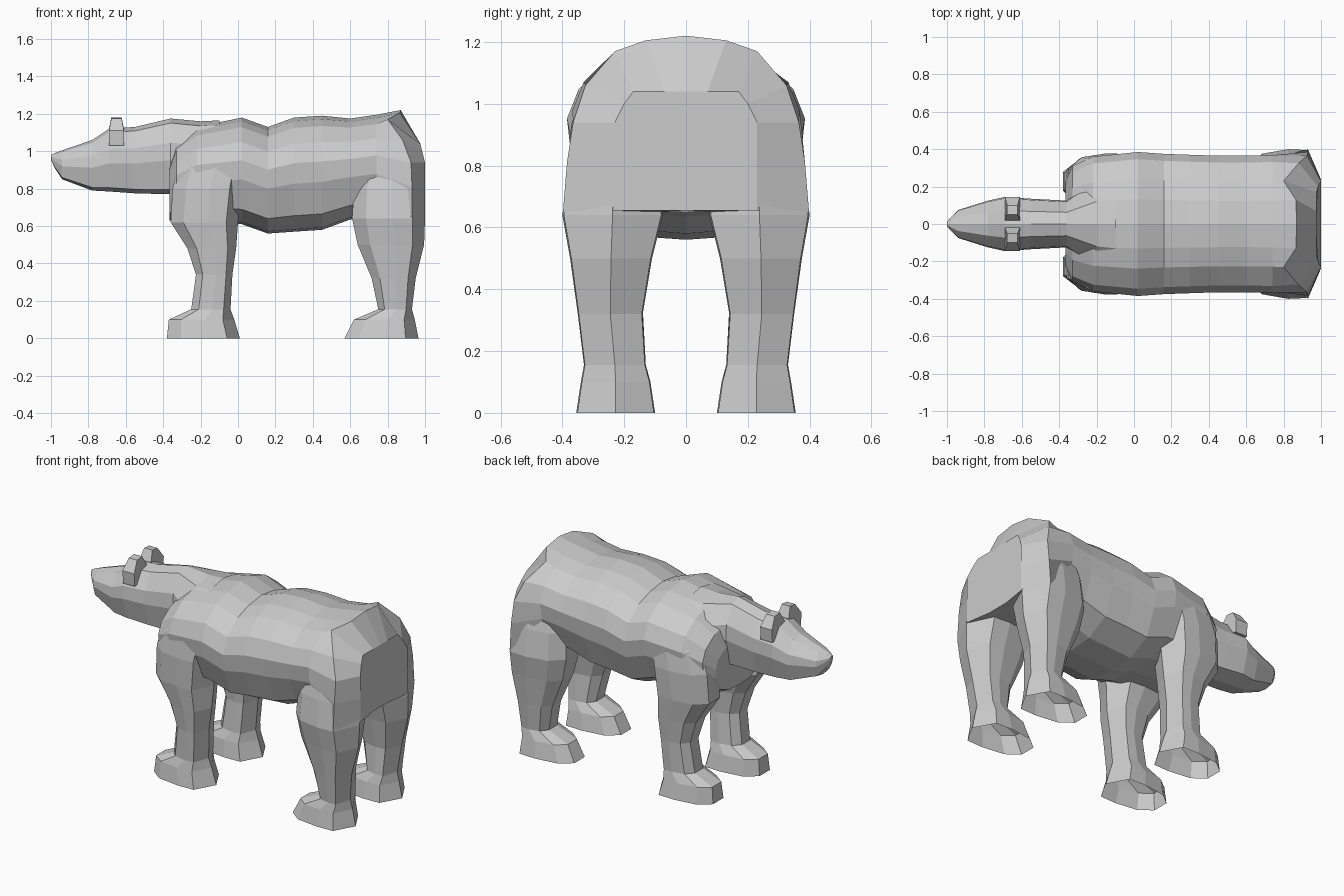
import bpy, bmesh


def loft(name, rings, cap_start=True, cap_end=True):
    """Skin closed rings of equal length, flat shaded, with optional end caps."""
    bm = bmesh.new()
    loops = [[bm.verts.new(p) for p in ring] for ring in rings]
    n = len(loops[0])
    for a, b in zip(loops, loops[1:]):
        for i in range(n):
            j = (i + 1) % n
            bm.faces.new((a[i], a[j], b[j], b[i]))
    if cap_start:
        bm.faces.new(loops[0])
    if cap_end:
        bm.faces.new(loops[-1])
    bmesh.ops.recalc_face_normals(bm, faces=bm.faces)
    mesh = bpy.data.meshes.new(name)
    bm.to_mesh(mesh)
    bm.free()
    obj = bpy.data.objects.new(name, mesh)
    bpy.context.collection.objects.link(obj)
    return obj


def mirror_ring(half):
    """Complete a half ring whose first and last points lie on y = 0."""
    return half + [(x, -y, z) for x, y, z in half[-2:0:-1]]


def along_x(half, stations):
    """Rings from a scaled (y, z) half section: (x, top, bottom, half width)."""
    return [mirror_ring([(x, y * w, zb + z * (zt - zb)) for y, z in half])
            for x, zt, zb, w in stations]


def leg(name, levels, side):
    """Loft a leg upward, open below: (z, front x, back x, inner y, outer y)."""
    section = [(-1, -.4), (-1, .4), (-.62, .85), (.1, 1), (.65, .97), (1, 0),
               (.65, -.97), (.1, -1), (-.62, -.85)]
    rings = []
    for z, x0, x1, y0, y1 in levels:
        rings.append([((x0 + x1) / 2 + u * (x1 - x0) / 2,
                       side * ((y0 + y1) / 2 + v * (y1 - y0) / 2), z)
                      for u, v in section])
    loft(name, rings, cap_start=False, cap_end=False)


# Torso from chest to hips, then the slanted rump edge and the flat rear
torso = along_x(
    [(0, 1), (.34, .97), (.62, .91), (.9, .77), (1, .6), (.97, .42),
     (.8, .14), (.42, .02), (0, 0)],
    [(-.365, .93, .63, .23), (-.33, 1.04, .62, .31), (-.22, 1.13, .62, .36),
     (.02, 1.18, .61, .385), (.16, 1.13, .56, .375), (.3, 1.18, .57, .37),
     (.45, 1.19, .58, .365), (.6, 1.175, .635, .365), (.74, 1.195, .65, .368)])
rump = [(.87, 0, 1.22), (.865, .13, 1.205), (.8, .23, 1.17), (.88, .325, 1.06),
        (.925, .365, .94), (.93, .385, .81), (.93, .398, .65), (.93, .1, .65), (.93, 0, .655)]
rear = [(.975, 0, 1.04), (.975, .07, 1.04), (.975, .17, 1.04), (.985, .2, 1.0),
        (1, .23, .94), (1, .23, .8), (1, .23, .655), (.975, .07, .655), (.975, 0, .655)]
loft("body", torso + [mirror_ring(rump), mirror_ring(rear)])

# Head and neck, the neck running open into the shoulders
loft("head_and_neck", along_x(
    [(0, 1), (.5, .94), (.95, .68), (1, .45), (.75, .06), (0, 0)],
    [(-1, .98, .955, .012), (-.98, .99, .91, .035), (-.94, 1.005, .85, .075),
     (-.78, 1.06, .79, .125), (-.69, 1.12, .785, .145), (-.55, 1.13, .775, .135),
     (-.36, 1.175, .77, .125), (-.2, 1.16, .75, .24), (-.1, 1.165, .75, .26)]),
    cap_end=False)

FRONT = [(0, -.38, .01, .10, .355), (.1, -.37, -.02, .115, .34),
         (.155, -.25, -.04, .13, .33), (.34, -.225, -.03, .14, .34),
         (.48, -.27, -.01, .13, .355), (.62, -.36, 0, .10, .37),
         (.8, -.35, .02, .10, .378), (.93, -.31, .04, .12, .365),
         (1.0, -.24, .04, .14, .34)]
HIND = [(0, .57, .965, .10, .355), (.1, .62, .945, .115, .34),
        (.155, .75, .93, .13, .33), (.32, .715, .95, .14, .35),
        (.5, .64, .995, .11, .375), (.64, .61, 1.0, .075, .40),
        (.8, .62, .985, .09, .378), (.95, .68, .96, .12, .345)]
EAR = [(.015, 1.04), (.02, 1.12), (.05, 1.18), (.1, 1.175), (.145, 1.11), (.14, 1.03)]

for side, label in ((-1, "right"), (1, "left")):
    # Legs with paws
    leg("front_leg_" + label, FRONT, side)
    leg("hind_leg_" + label, HIND, side)
    # Ear, tapering slightly toward its crown
    loft("ear_" + label,
         [[(-.65 + s * (.04 - .012 * (z > 1.15)), side * y, z) for y, z in EAR]
          for s in (-1, 1)])
